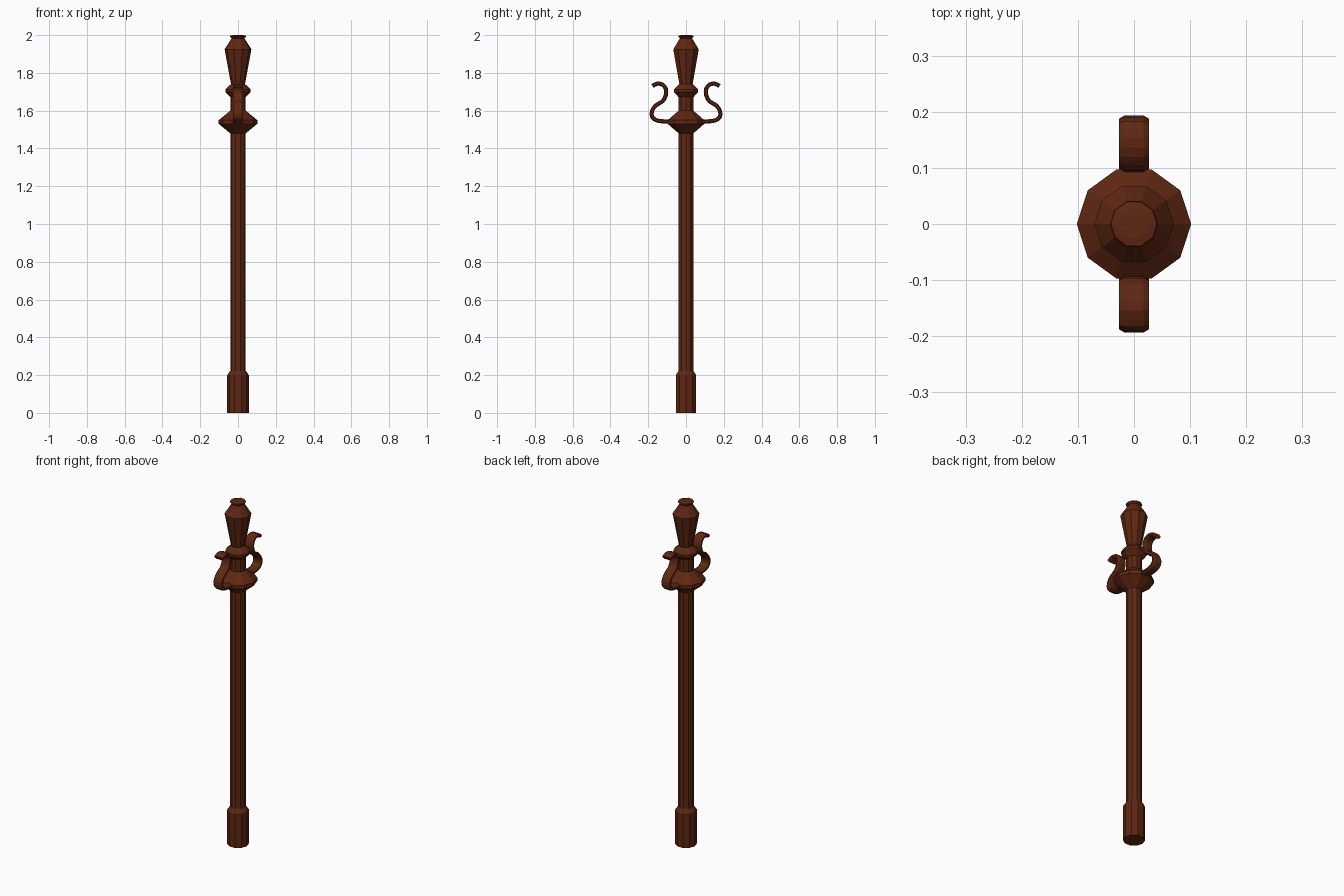
import bpy
import bmesh
import math
from mathutils import Vector

cube = bpy.data.objects.get("Cube")
if cube:
    bpy.data.objects.remove(cube, do_unlink=True)

SIDES = 10

# Single dark rust-brown colour
brown = bpy.data.materials.new("rust_brown")
color = (0.115, 0.02, 0.006, 1)
brown.diffuse_color = color
brown.use_nodes = True
shader = brown.node_tree.nodes["Principled BSDF"]
shader.inputs["Base Color"].default_value = color
shader.inputs["Roughness"].default_value = 0.8


def loft(name, rings):
    """Skin consecutive rings of points and cap both ends."""
    bm = bmesh.new()
    loops = [[bm.verts.new(p) for p in ring] for ring in rings]
    n = len(loops[0])
    for a, b in zip(loops, loops[1:]):
        for i in range(n):
            j = (i + 1) % n
            bm.faces.new((a[i], a[j], b[j], b[i]))
    bm.faces.new(loops[0])
    bm.faces.new(loops[-1])
    bmesh.ops.recalc_face_normals(bm, faces=bm.faces)
    mesh = bpy.data.meshes.new(name)
    bm.to_mesh(mesh)
    bm.free()
    mesh.materials.append(brown)
    obj = bpy.data.objects.new(name, mesh)
    bpy.context.collection.objects.link(obj)
    return obj


def turned(name, profile):
    """Faceted turned part from (radius, height) pairs."""
    angles = [math.tau * i / SIDES for i in range(SIDES)]
    return loft(name, [[(r * math.cos(a), r * math.sin(a), z) for a in angles]
                       for r, z in profile])


def smooth_path(points):
    """Insert one spline midpoint between each pair of points."""
    pts = [Vector((0, y, z)) for y, z in points]
    out = []
    for i in range(len(pts) - 1):
        p0, p1, p2 = pts[max(i - 1, 0)], pts[i], pts[i + 1]
        p3 = pts[min(i + 2, len(pts) - 1)]
        out += [p1, (9 * (p1 + p2) - p0 - p3) / 16]
    return out + [pts[-1]]


# Post, collar and finial
turned("base_sleeve", [(0.057, 0), (0.057, 0.2), (0.042, 0.222)])
turned("shaft", [(0.041, 0.2), (0.041, 1.7)])
turned("collar", [(0.041, 1.48), (0.102, 1.53), (0.102, 1.55), (0.041, 1.6)])
turned("neck_ring", [(0.038, 1.668), (0.067, 1.698), (0.067, 1.712), (0.036, 1.742)])
turned("finial", [(0.036, 1.735), (0.071, 1.925), (0.034, 1.983),
                  (0.043, 1.992), (0.041, 1.997), (0.027, 2.0)])

# Scroll arms: a flat bevelled strap swept along an S curve
path = smooth_path([(0.07, 1.542), (0.11, 1.543), (0.153, 1.548), (0.179, 1.567),
                    (0.18, 1.598), (0.16, 1.628), (0.124, 1.65), (0.107, 1.682),
                    (0.107, 1.716), (0.125, 1.738), (0.152, 1.743), (0.178, 1.731)])
section = [(0.027, 0.005), (0.017, 0.011), (-0.017, 0.011), (-0.027, 0.005),
           (-0.027, -0.005), (-0.017, -0.011), (0.017, -0.011), (0.027, -0.005)]
for name, side in (("front_scroll", -1), ("back_scroll", 1)):
    rings = []
    for i, p in enumerate(path):
        t = (path[min(i + 1, len(path) - 1)] - path[max(i - 1, 0)]).normalized()
        normal = Vector((0, -t.z, t.y))
        ring = [p + Vector((u, 0, 0)) + normal * v for u, v in section]
        rings.append([(q.x, q.y * side, q.z) for q in ring])
    loft(name, rings)
